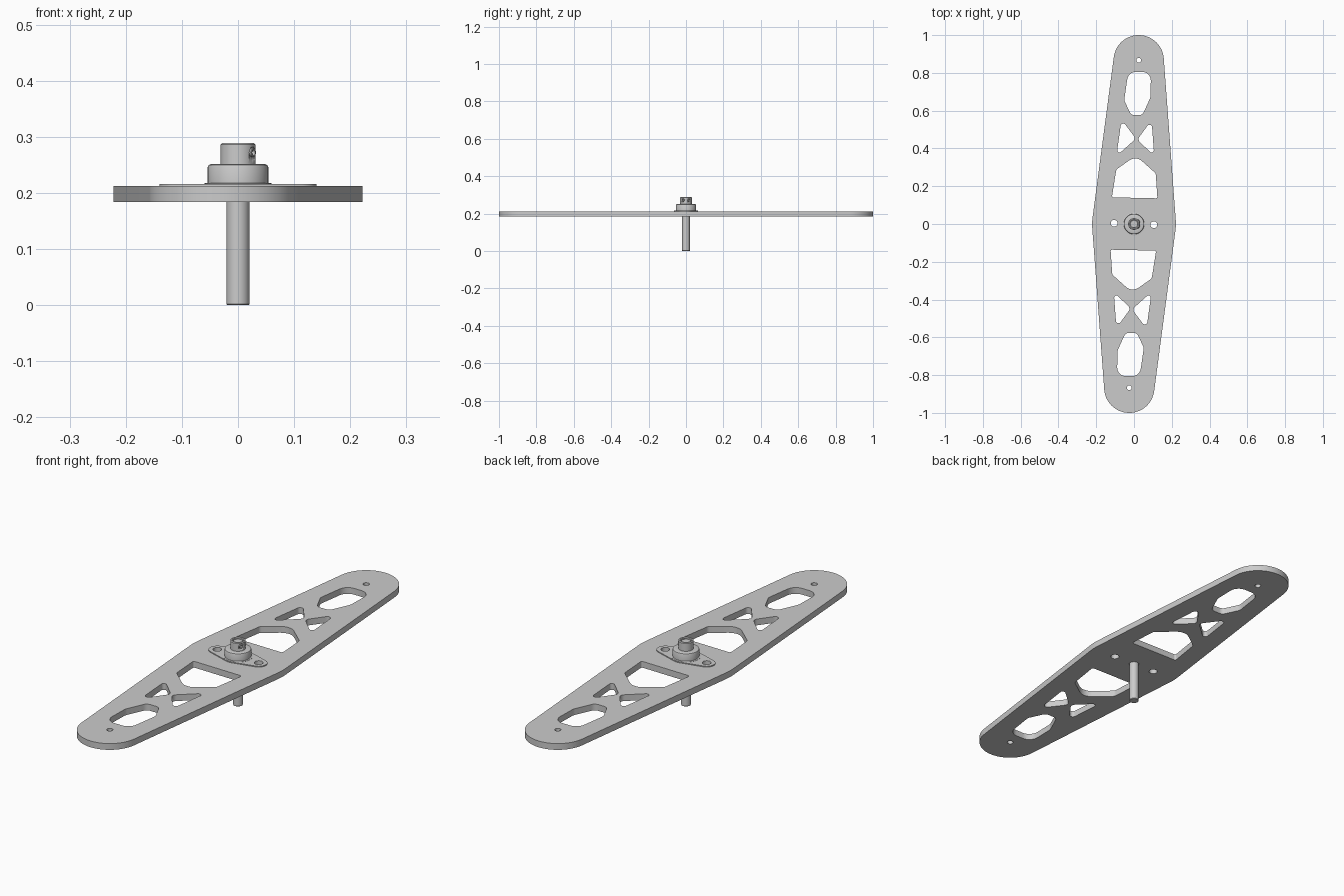
import bpy, bmesh
from math import pi, cos, sin, radians
from mathutils import Vector, Matrix
from mathutils.geometry import convex_hull_2d

cube = bpy.data.objects.get("Cube")
if cube:
    bpy.data.objects.remove(cube, do_unlink=True)

metal = bpy.data.materials.new("plain grey metal")
metal.use_nodes = True
grey = (0.6, 0.6, 0.6, 1)
metal.diffuse_color = grey
metal.node_tree.nodes["Principled BSDF"].inputs["Base Color"].default_value = grey


def finish(name, bm, angle=30):
    bmesh.ops.remove_doubles(bm, verts=bm.verts, dist=1e-5)
    bmesh.ops.recalc_face_normals(bm, faces=bm.faces)
    mesh = bpy.data.meshes.new(name)
    bm.to_mesh(mesh)
    bm.free()
    mesh.materials.append(metal)
    obj = bpy.data.objects.new(name, mesh)
    bpy.context.collection.objects.link(obj)
    bpy.ops.object.select_all(action='DESELECT')
    obj.select_set(True)
    bpy.context.view_layer.objects.active = obj
    bpy.ops.object.shade_smooth_by_angle(angle=radians(angle))
    return obj


def circle(x, y, r, n=32):
    return [Vector((x + r * cos(2 * pi * i / n), y + r * sin(2 * pi * i / n))) for i in range(n)]


def hull(*circles):
    pts = [p for c in circles for p in circle(*c, 96)]
    return [pts[i] for i in convex_hull_2d(pts)]


def rounded(corners):
    """Polygon of (x, y, radius) corners with true arc fillets."""
    out = []
    for i, (x, y, r) in enumerate(corners):
        p = Vector((x, y))
        a = (Vector(corners[i - 1][:2]) - p).normalized()
        b = (Vector(corners[(i + 1) % len(corners)][:2]) - p).normalized()
        half = a.angle(b) / 2
        mid = p + (a + b).normalized() * r / sin(half)
        reach = r / sin(half) * cos(half)
        start, end = p + a * reach - mid, p + b * reach - mid
        sweep = pi - 2 * half
        for k in range(9):
            t = k / 8 * sweep
            out.append(mid + (start * sin(sweep - t) + end * sin(t)) / sin(sweep))
    return out


def turned(loop):
    return [-p for p in loop]


def plate(name, loops, z0, z1):
    """Flat plate from an outline and its holes."""
    curve = bpy.data.curves.new(name, 'CURVE')
    curve.dimensions = '2D'
    curve.fill_mode = 'BOTH'
    curve.extrude = (z1 - z0) / 2
    for loop in loops:
        s = curve.splines.new('POLY')
        s.points.add(len(loop) - 1)
        s.use_cyclic_u = True
        for pt, p in zip(s.points, loop):
            pt.co = (p.x, p.y, 0, 1)
    temp = bpy.data.objects.new(name + "_outline", curve)
    bpy.context.collection.objects.link(temp)
    bpy.context.view_layer.update()
    mesh = temp.evaluated_get(bpy.context.evaluated_depsgraph_get()).to_mesh()
    bm = bmesh.new()
    bm.from_mesh(mesh)
    bpy.data.objects.remove(temp, do_unlink=True)
    bmesh.ops.translate(bm, verts=bm.verts, vec=(0, 0, (z0 + z1) / 2))
    return finish(name, bm)


def lathe(name, profile, steps=48, closed=False):
    """Turn an (r, z) profile round the z axis."""
    bm = bmesh.new()
    verts = [bm.verts.new((r, 0, z)) for r, z in profile]
    edges = [bm.edges.new(pair) for pair in zip(verts, verts[1:])]
    if closed:
        edges.append(bm.edges.new((verts[-1], verts[0])))
    bmesh.ops.spin(bm, geom=verts + edges, cent=(0, 0, 0), axis=(0, 0, 1),
                   angle=2 * pi, steps=steps)
    return finish(name, bm)


# Windows in one half of the arm; the other half is turned by 180 degrees
windows = [
    rounded([(-0.03, 0.805, 0.045), (0.09, 0.805, 0.045), (0.087, 0.67, 0.04),
             (0.045, 0.577, 0.025), (-0.015, 0.577, 0.025), (-0.052, 0.655, 0.03)]),
    rounded([(-0.066, 0.553, 0.014), (0.01, 0.452, 0.02), (-0.093, 0.36, 0.012)]),
    rounded([(0.093, 0.55, 0.014), (0.107, 0.36, 0.012), (0.018, 0.447, 0.02)]),
    rounded([(-0.117, 0.141, 0.008), (0.124, 0.136, 0.008), (0.115, 0.268, 0.02),
             (0.01, 0.362, 0.055), (-0.094, 0.288, 0.02)]),
    circle(0.025, 0.867, 0.013),
]
bolt = (0.105, -0.004)
bolt_holes = [circle(*bolt, 0.018), turned(circle(*bolt, 0.018))]

# Long arm plate
outline = hull((0, 0, 0.222), (0.025, 0.867, 0.133), (-0.025, -0.867, 0.133))
plate("arm_plate", [outline] + windows + [turned(w) for w in windows]
      + bolt_holes + [circle(0, 0, 0.021)], 0.184, 0.212)

# Thin two-eared mounting flange
ears = hull((0, 0, 0.063), (*bolt, 0.035), (-bolt[0], -bolt[1], 0.035))
plate("hub_flange", [ears] + bolt_holes + [circle(0, 0, 0.021)], 0.212, 0.216)

# Stepped hub with a bore
hub = lathe("hub", [(0.0205, 0.215), (0.060, 0.215), (0.060, 0.217), (0.054, 0.218),
                    (0.054, 0.246), (0.0525, 0.2495), (0.049, 0.251), (0.031, 0.251),
                    (0.031, 0.286), (0.028, 0.289), (0.023, 0.289), (0.0205, 0.287)],
            closed=True)

# Shaft
lathe("shaft", [(0, 0), (0.019, 0), (0.0205, 0.002), (0.0205, 0.280),
                (0.019, 0.282), (0, 0.282)])

# Set screws in drilled holes in the hub neck
for side, angle in (("front", -32), ("back", 32)):
    place = (Matrix.Translation((0, 0, 0.272)) @ Matrix.Rotation(radians(angle), 4, 'Z')
             @ Matrix.Rotation(pi / 2, 4, 'Y'))
    drill = lathe("drill", [(0, 0.012), (0.0095, 0.012), (0.0095, 0.05), (0, 0.05)], 24)
    drill.matrix_world = place
    drill.hide_render = True
    cut = hub.modifiers.new("screw_hole", 'BOOLEAN')
    cut.object = drill
    cut.solver = 'EXACT'
    bpy.context.view_layer.objects.active = hub
    bpy.ops.object.modifier_apply(modifier=cut.name)
    bpy.data.objects.remove(drill, do_unlink=True)
    screw = lathe(side + "_set_screw", [(0, 0.02), (0.0085, 0.02), (0.0085, 0.032),
                                       (0.0075, 0.033), (0.005, 0.033), (0.005, 0.025),
                                       (0, 0.025)], 24)
    screw.matrix_world = place
